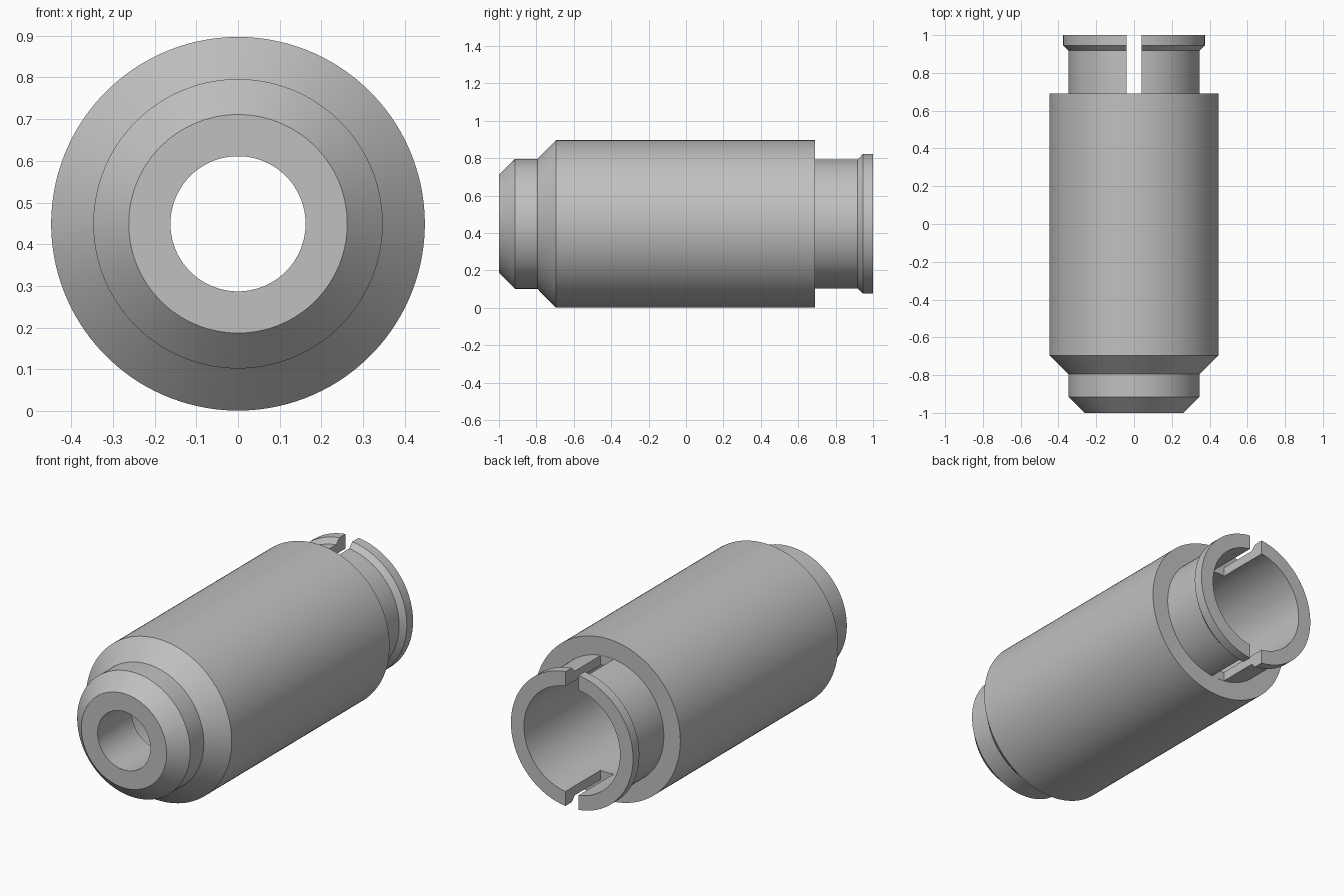
import bpy
import bmesh
import math
from mathutils import Matrix

cube = bpy.data.objects.get("Cube")
if cube:
    bpy.data.objects.remove(cube, do_unlink=True)

SEGMENTS = 128
AXIS_Z = 0.449

steel = bpy.data.materials.new("plain grey")
steel.use_nodes = True
grey = (0.53, 0.53, 0.53, 1)
steel.diffuse_color = grey
steel.node_tree.nodes["Principled BSDF"].inputs["Base Color"].default_value = grey


def add_object(name, bm):
    bmesh.ops.recalc_face_normals(bm, faces=bm.faces)
    mesh = bpy.data.meshes.new(name)
    bm.to_mesh(mesh)
    bm.free()
    obj = bpy.data.objects.new(name, mesh)
    mesh.materials.append(steel)
    bpy.context.collection.objects.link(obj)
    return obj


# Closed section (radius, y): outside from nose to lip, then back through the bore
section = [
    (0.262, -1.0), (0.347, -0.915), (0.347, -0.795), (0.448, -0.695),
    (0.448, 0.69), (0.347, 0.69), (0.347, 0.918), (0.375, 0.945), (0.375, 1.0),
    (0.295, 1.0), (0.295, -0.70), (0.162, -0.70), (0.162, -1.0),
]
bm = bmesh.new()
rings = []
for i in range(SEGMENTS):
    a = math.tau * (i + 0.5) / SEGMENTS
    rings.append([bm.verts.new((r * math.cos(a), y, AXIS_Z + r * math.sin(a)))
                  for r, y in section])
for i, ring in enumerate(rings):
    after = rings[(i + 1) % SEGMENTS]
    for j in range(len(section)):
        k = (j + 1) % len(section)
        bm.faces.new((ring[j], ring[k], after[k], after[j]))
sleeve = add_object("sleeve_body", bm)

# Slot splitting the collar at top and bottom
bm = bmesh.new()
bmesh.ops.create_cube(bm, size=1, matrix=Matrix.Translation((0, 0.891, AXIS_Z))
                      @ Matrix.Diagonal((0.08, 0.4, 1.0, 1)))
cutter = add_object("slot_cutter", bm)
cutter.hide_render = True

cut = sleeve.modifiers.new("collar_slot", 'BOOLEAN')
cut.operation = 'DIFFERENCE'
cut.solver = 'EXACT'
cut.object = cutter

bpy.ops.object.select_all(action='DESELECT')
sleeve.select_set(True)
bpy.context.view_layer.objects.active = sleeve
bpy.ops.object.modifier_apply(modifier=cut.name)
bpy.data.objects.remove(cutter, do_unlink=True)
bpy.ops.object.shade_smooth_by_angle(angle=math.radians(25))
